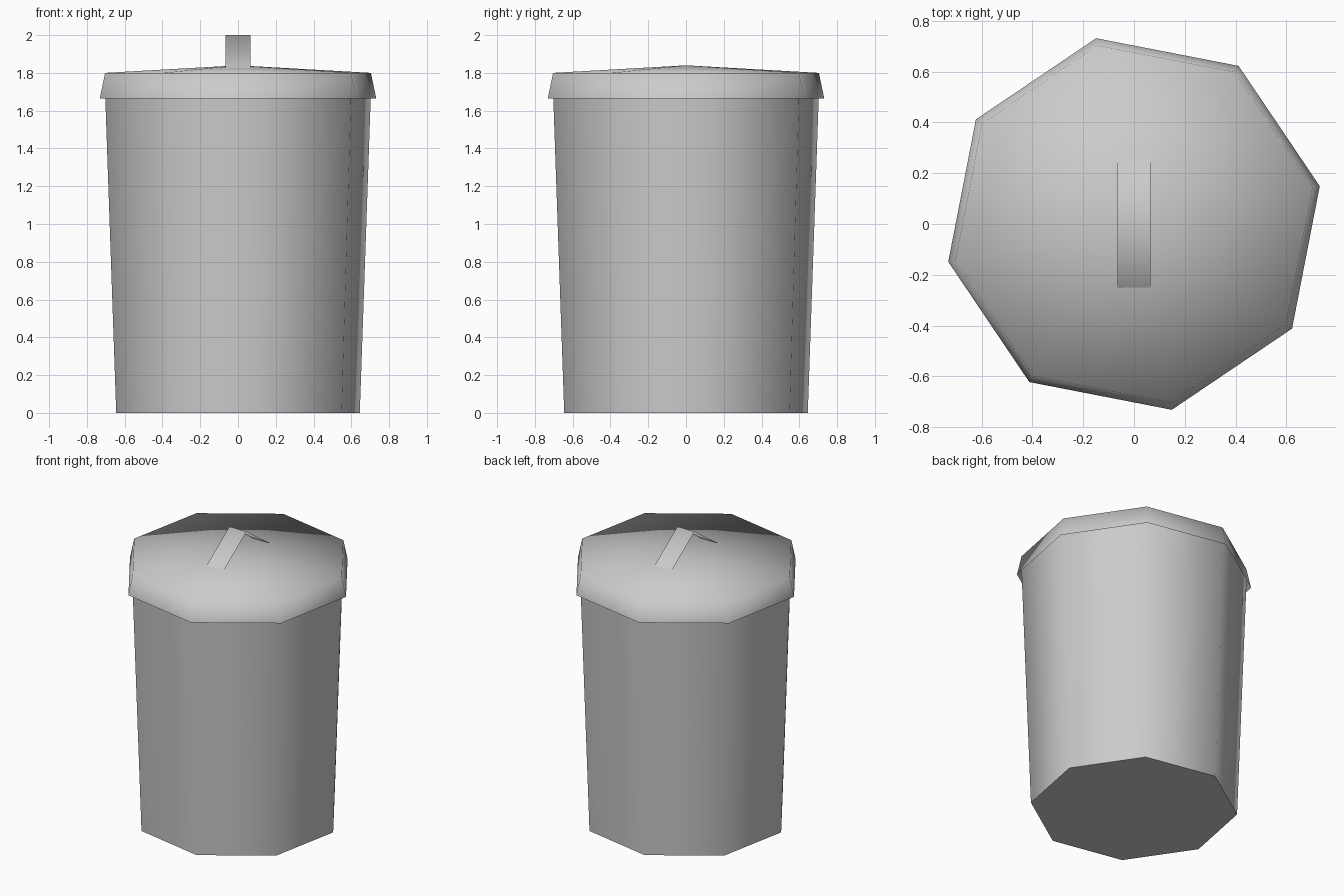
import bpy
import bmesh
import math

SIDES = 8
TURN = math.radians(11.5)

cube = bpy.data.objects.get("Cube")
if cube:
    bpy.data.objects.remove(cube, do_unlink=True)

grey = bpy.data.materials.new("light_grey")
grey.use_nodes = True
colour = (0.6, 0.6, 0.6, 1.0)
grey.diffuse_color = colour
grey.node_tree.nodes["Principled BSDF"].inputs["Base Color"].default_value = colour


def finish(name, bm, sharp_angle):
    """Turn a bmesh into a smooth shaded grey object."""
    mesh = bpy.data.meshes.new(name)
    bm.to_mesh(mesh)
    bm.free()
    mesh.materials.append(grey)
    obj = bpy.data.objects.new(name, mesh)
    bpy.context.collection.objects.link(obj)
    bpy.ops.object.select_all(action="DESELECT")
    obj.select_set(True)
    bpy.context.view_layer.objects.active = obj
    if sharp_angle:
        bpy.ops.object.shade_smooth_by_angle(angle=math.radians(sharp_angle))
    else:
        bpy.ops.object.shade_smooth()
    return obj


def ring(bm, radius, z):
    angles = [TURN + math.tau * i / SIDES for i in range(SIDES)]
    return [bm.verts.new((radius * math.cos(a), radius * math.sin(a), z)) for a in angles]


def wall(bm, low, high):
    """Join two rings with outward facing quads."""
    for i in range(SIDES):
        j = (i + 1) % SIDES
        bm.faces.new((low[i], low[j], high[j], high[i]))


# Tapered body with a flat floor, its open top tucked under the lid
bm = bmesh.new()
floor = ring(bm, 0.658, 0.0)
wall(bm, floor, ring(bm, 0.72, 1.75))
bm.faces.new(floor[::-1])
finish("bin_body", bm, 60)

# Lid with a flared skirt and a shallow pointed top
bm = bmesh.new()
rim = ring(bm, 0.718, 1.80)
wall(bm, ring(bm, 0.747, 1.665), rim)
peak = bm.verts.new((0, 0, 1.84))
for i in range(SIDES):
    bm.faces.new((rim[i], rim[(i + 1) % SIDES], peak))
finish("lid", bm, None)

# Handle: a thin strip folded into a ridge
bm = bmesh.new()
path = [(-0.265, 1.815), (0, 2.0), (0.265, 1.815)]
rows = [[bm.verts.new((x, y, z)) for x in (-0.066, 0.066)] for y, z in path]
for a, b in zip(rows, rows[1:]):
    bm.faces.new((a[0], a[1], b[1], b[0]))
finish("lid_handle", bm, None)
